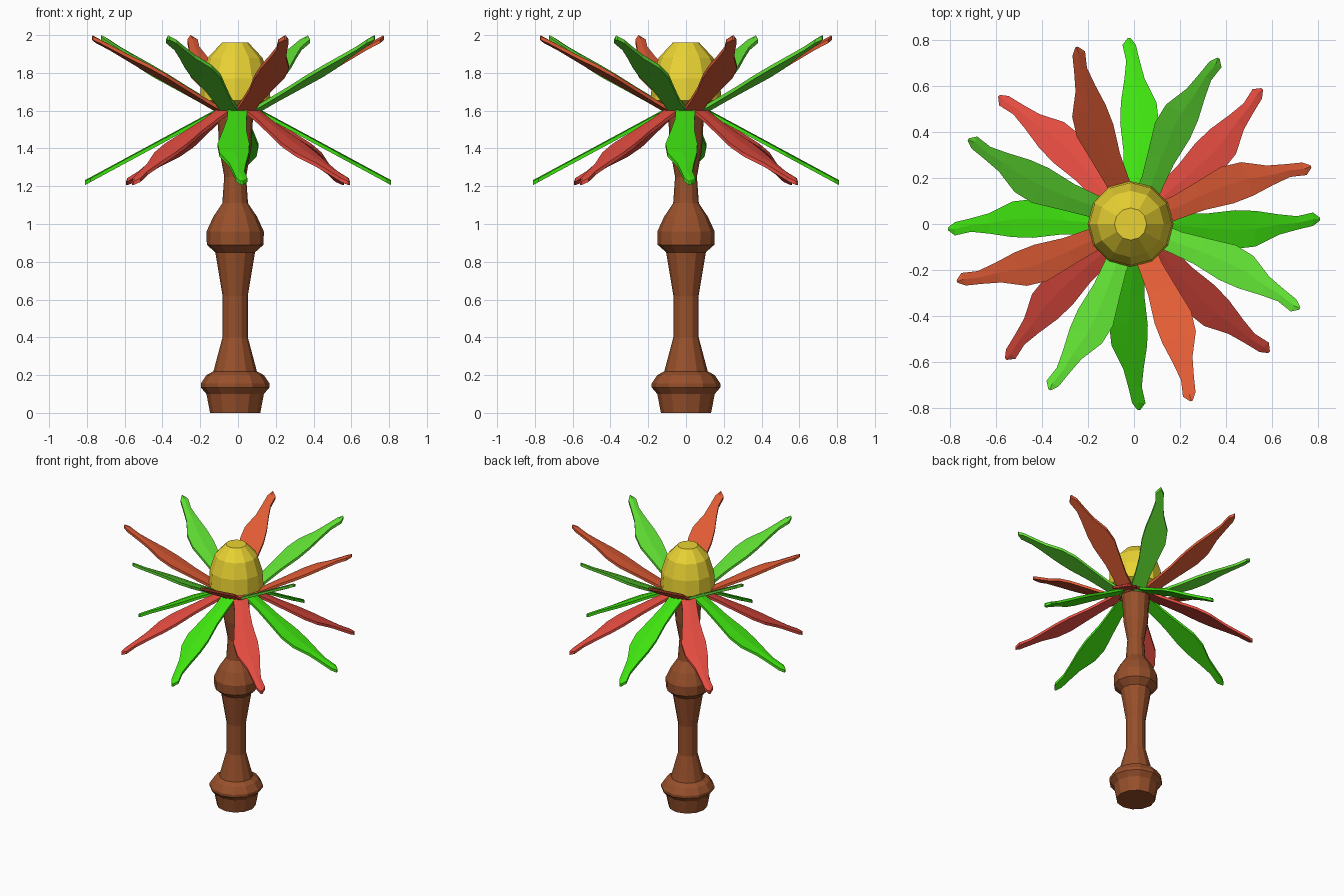
import bpy
import bmesh
from math import sin, cos, pi, radians

if "Cube" in bpy.data.objects:
    bpy.data.objects.remove(bpy.data.objects["Cube"])

CX = -0.015   # stem and dome sit slightly off centre


def material(name, rgb):
    m = bpy.data.materials.new(name)
    m.diffuse_color = (*rgb, 1)
    m.use_nodes = True
    m.node_tree.nodes["Principled BSDF"].inputs["Base Color"].default_value = m.diffuse_color
    return m


def add_mesh(name, verts, faces, mat):
    me = bpy.data.meshes.new(name)
    me.from_pydata(verts, [], faces)
    me.materials.append(mat)
    bm = bmesh.new()
    bm.from_mesh(me)
    bmesh.ops.recalc_face_normals(bm, faces=bm.faces)
    bm.to_mesh(me)
    bm.free()
    bpy.context.collection.objects.link(bpy.data.objects.new(name, me))


def loft(sections, size):
    """Faces joining closed rings of vertices, without caps."""
    return [(k * size + i, k * size + (i + 1) % size,
             (k + 1) * size + (i + 1) % size, (k + 1) * size + i)
            for k in range(sections - 1) for i in range(size)]


def lathe(name, profile, sides, mat):
    verts = [(CX + r * cos(2 * pi * i / sides), r * sin(2 * pi * i / sides), z)
             for r, z in profile for i in range(sides)]
    faces = loft(len(profile), sides)
    faces += [tuple(range(sides)), tuple(range(len(verts) - sides, len(verts)))]
    add_mesh(name, verts, faces, mat)


# Petal outline: distance from axis, right edge, left edge
OUTLINE = [(0.09, -0.052, 0.05), (0.20, -0.058, 0.045), (0.31, -0.08, 0.045),
           (0.44, -0.108, 0.06), (0.53, -0.098, 0.057), (0.63, -0.047, 0.042),
           (0.71, -0.025, 0.034), (0.78, -0.008, 0.05), (0.81, 0.015, 0.027)]
SLOPE, HUB_Z, THICK, RIDGE = 0.54, 1.605, 0.02, 0.006


def petal(name, angle, up, mat):
    a, s = radians(angle), 1 if up else -1
    verts = []
    for r, lo, hi in OUTLINE:
        z = HUB_Z + s * SLOPE * (r - 0.09) + (0 if up else THICK / 2)
        mid = (lo + hi) / 2
        # left edge, midrib and right edge on top, then the same underneath
        for y, dz in ((hi, 0), (mid, RIDGE), (lo, 0),
                      (lo, -THICK), (mid, -THICK), (hi, -THICK)):
            y = -s * y   # upper petals are mirrored
            verts.append((r * cos(a) - y * sin(a), r * sin(a) + y * cos(a), z + dz))
    e = len(verts) - 6
    faces = loft(len(OUTLINE), 6)
    faces += [(5, 4, 1, 0), (4, 3, 2, 1),
              (e, e + 1, e + 4, e + 5), (e + 1, e + 2, e + 3, e + 4)]
    add_mesh(name, verts, faces, mat)


wood = material("wood", (0.31, 0.08, 0.024))
yellow = material("yellow", (0.82, 0.65, 0.033))
green = material("green", (0.05, 0.77, 0.005))
red = material("red", (0.77, 0.072, 0.051))
light_green = material("light_green", (0.117, 0.745, 0.033))
orange = material("orange", (0.75, 0.107, 0.036))

# Turned stem
lathe("stem", [(0.133, 0), (0.152, 0.10), (0.182, 0.135), (0.182, 0.155), (0.152, 0.20),
               (0.115, 0.22), (0.067, 0.40), (0.067, 0.62), (0.105, 0.85),
               (0.150, 0.89), (0.152, 0.96), (0.115, 1.04), (0.068, 1.11),
               (0.058, 1.25), (0.085, 1.40), (0.09, 1.50), (0.10, 1.62)], 12, wood)

# Dome in the middle of the flower
lathe("flower_centre", [(0.12, 1.625), (0.187, 1.655), (0.18, 1.77), (0.145, 1.88),
                        (0.07, 1.96)], 12, yellow)

# Two rings of eight petals, drooping and rising
for i in range(8):
    petal(f"lower_petal_{i}", 45 * i, False, red if i % 2 else green)
    petal(f"upper_petal_{i}", 19.5 + 45 * i, True, light_green if i % 2 else orange)
